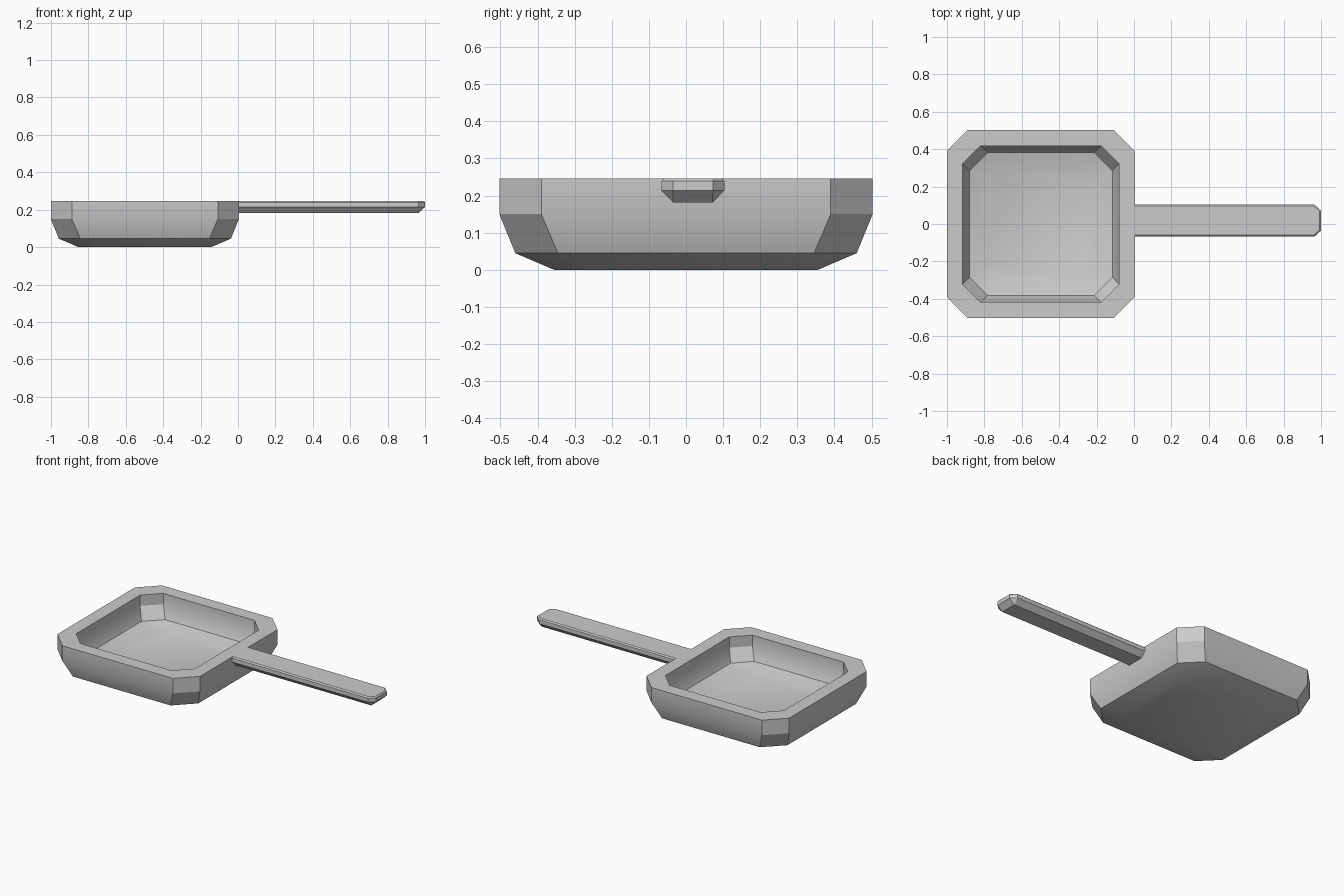
import bpy, bmesh, math

if "Cube" in bpy.data.objects:
    bpy.data.objects.remove(bpy.data.objects["Cube"])


def loft(name, rings, smooth=False):
    """Skin a stack of equal-count rings and cap both ends."""
    bm = bmesh.new()
    loops = [[bm.verts.new(p) for p in ring] for ring in rings]
    n = len(loops[0])
    for a, b in zip(loops, loops[1:]):
        for i in range(n):
            j = (i + 1) % n
            bm.faces.new((a[i], a[j], b[j], b[i]))
    bm.faces.new(loops[0])
    bm.faces.new(loops[-1])
    bmesh.ops.recalc_face_normals(bm, faces=bm.faces)
    mesh = bpy.data.meshes.new(name)
    bm.to_mesh(mesh)
    bm.free()
    obj = bpy.data.objects.new(name, mesh)
    bpy.context.collection.objects.link(obj)
    if smooth:
        bpy.ops.object.select_all(action='DESELECT')
        obj.select_set(True)
        bpy.context.view_layer.objects.active = obj
        bpy.ops.object.shade_smooth_by_angle(angle=math.radians(30))
    return obj


def octagon(h, c, z, cx=-0.498):
    """Square of half-size h whose corners are cut at c."""
    pts = [(h, -c), (h, c), (c, h), (-c, h), (-h, c), (-h, -c), (-c, -h), (c, -h)]
    return [(cx + x, y, z) for x, y in pts]


# Pan: outer profile from base to rim, then a smaller scaled copy as the hollow
outer = [(0.355, 0.25, 0.0), (0.46, 0.345, 0.045), (0.503, 0.39, 0.15), (0.503, 0.39, 0.246)]
inner = [(h * 0.831, c * 0.825, 0.246 - (0.246 - z) * 0.715) for h, c, z in reversed(outer)]
loft("pan", [octagon(*p) for p in outer + inner], smooth=True)


# Handle: bar with a chamfered tip and bevelled underside
def bar(half, tip_half, shoulder, tip, z, cy=0.0185):
    pts = [(0.0, -half), (shoulder, -half), (tip, -tip_half),
           (tip, tip_half), (shoulder, half), (0.0, half)]
    return [(x, cy + y, z) for x, y in pts]


loft("handle", [
    bar(0.054, 0.053, 0.964, 0.965, 0.182),
    bar(0.085, 0.054, 0.965, 0.9995, 0.214),
    bar(0.085, 0.054, 0.965, 0.9995, 0.239),
    bar(0.077, 0.05, 0.962, 0.992, 0.246),
])
